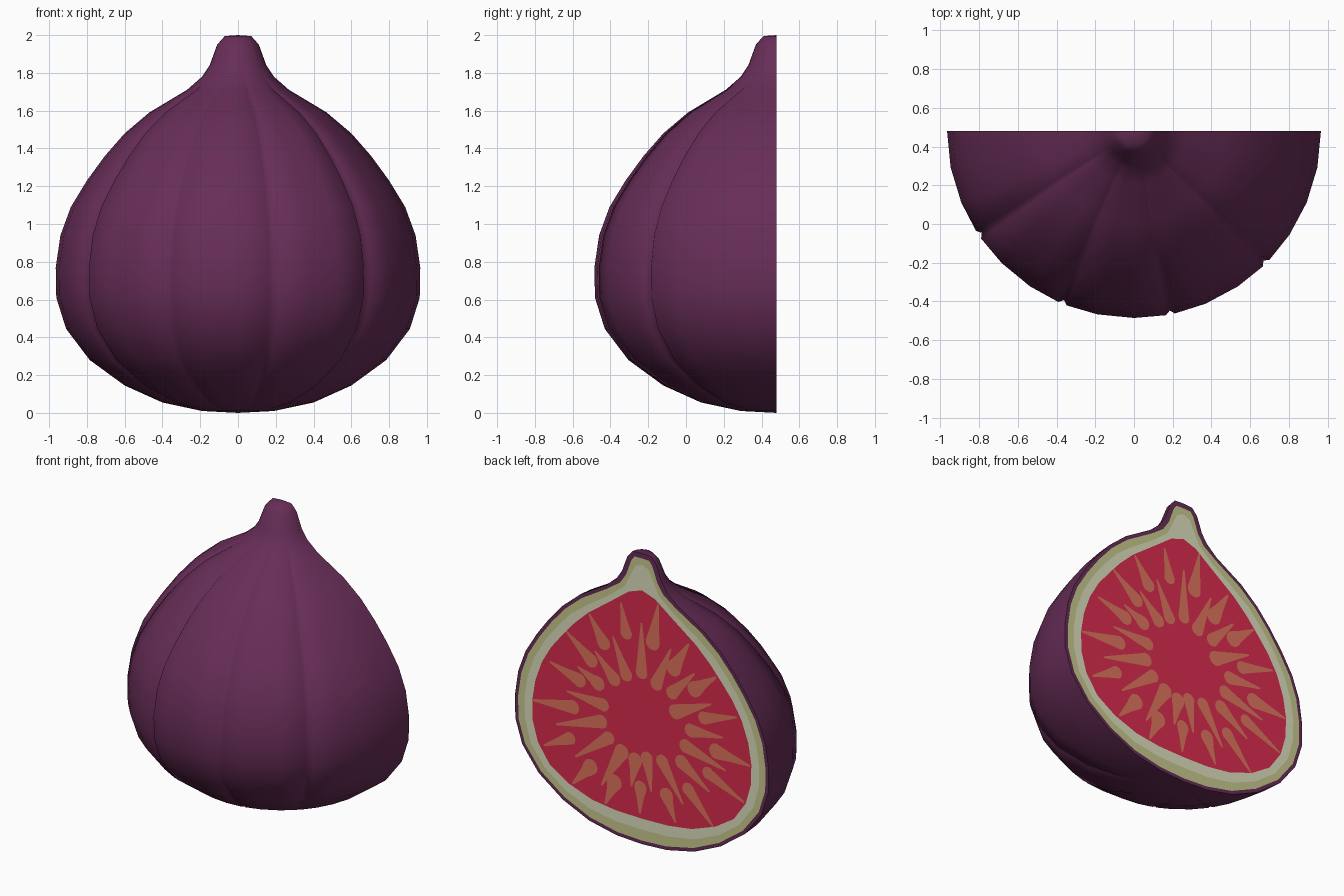
import bpy, bmesh, math, random
from mathutils import Vector
from mathutils.geometry import intersect_line_line_2d

if "Cube" in bpy.data.objects:
    bpy.data.objects.remove(bpy.data.objects["Cube"])

random.seed(4)
CUT_Y = 0.48

# Half profiles as (radius, height)
SKIN = [(0, 0), (.19, .01), (.4, .055), (.6, .145), (.785, .28), (.91, .445), (.962, .61),
        (.965, .77), (.94, .94), (.885, 1.09), (.8, 1.23), (.705, 1.36), (.6, 1.48),
        (.47, 1.59), (.27, 1.71), (.19, 1.78), (.15, 1.84), (.11, 1.95), (.07, 1.995), (0, 2)]
CREAM = [(0, .1), (.2, .105), (.4, .14), (.58, .215), (.74, .33), (.85, .48), (.89, .63),
         (.893, .77), (.87, .92), (.82, 1.06), (.74, 1.2), (.64, 1.33), (.54, 1.44),
         (.42, 1.53), (.24, 1.65), (.13, 1.74), (.09, 1.82), (.05, 1.9), (0, 1.92)]
RED = [(0, .175), (.2, .18), (.38, .205), (.56, .27), (.7, .36), (.79, .49), (.83, .63),
       (.833, .77), (.81, .91), (.76, 1.05), (.69, 1.17), (.61, 1.27), (.515, 1.38),
       (.41, 1.48), (.22, 1.62), (.1, 1.71), (0, 1.745)]


def material(name, rgb):
    m = bpy.data.materials.new(name)
    lin = [((c / 255 + .055) / 1.055) ** 2.4 for c in rgb]
    m.diffuse_color = (*lin, 1)
    m.use_nodes = True
    m.node_tree.nodes["Principled BSDF"].inputs["Base Color"].default_value = m.diffuse_color
    return m


def finish(bm, name, mat, smooth=False):
    me = bpy.data.meshes.new(name)
    for f in bm.faces:
        f.smooth = smooth
    bm.to_mesh(me)
    bm.free()
    me.materials.append(mat)
    ob = bpy.data.objects.new(name, me)
    bpy.context.collection.objects.link(ob)
    return ob


def mirrored(profile):
    return profile + [(-r, z) for r, z in profile[-2:0:-1]]


def inset(profile):
    out = []
    for i, (r, z) in enumerate(profile):
        a, b = profile[max(i - 1, 0)], profile[min(i + 1, len(profile) - 1)]
        n = Vector((b[1] - a[1], a[0] - b[0])).normalized()
        d = .024 if z < 1.75 else .035
        out.append((0, z - n.y * d) if r == 0 else (r - n.x * d, z - n.y * d))
    return out


# Flat layer on the cut plane, between an outer outline and optional inner one
def layer(name, mat, *outlines):
    bm = bmesh.new()
    edges = []
    for pts in outlines:
        vs = [bm.verts.new((x, CUT_Y, z)) for x, z in pts]
        edges += [bm.edges.new((vs[i - 1], vs[i])) for i in range(len(vs))]
    bmesh.ops.triangle_fill(bm, use_beauty=True, edges=edges, normal=(0, 1, 0))
    bm.normal_update()
    bmesh.ops.reverse_faces(bm, faces=[f for f in bm.faces if f.normal.y < 0])
    return finish(bm, name, mat)


purple = material("skin purple", (103, 45, 87))
olive = material("rind olive", (202, 202, 143))
cream = material("pith cream", (222, 224, 190))
red = material("flesh red", (217, 44, 78))
tan = material("seed tan", (222, 117, 93))

# Skin: half revolution with four narrow grooves
columns = []
for i in range(17):
    a = 180 + i * 11.25
    if i in (3, 6, 9, 12):
        columns += [(a - 1.4, 0), (a, .02), (a + 1.4, 0)]
    else:
        columns.append((a, 0))
bm = bmesh.new()
rows = []
for r, z in SKIN[1:-1]:
    fade = min(1, r / .8) if z < 1.75 else 0
    row = []
    for a, depth in columns:
        t, rr = math.radians(a), r - depth * fade
        row.append(bm.verts.new((rr * math.cos(t), CUT_Y + rr * math.sin(t), z)))
    rows.append(row)
for lo, hi in zip(rows, rows[1:]):
    for i in range(len(lo) - 1):
        bm.faces.new((lo[i], lo[i + 1], hi[i + 1], hi[i]))
base = bm.verts.new((0, CUT_Y, 0))
tip = bm.verts.new((0, CUT_Y, 2))
for i in range(len(columns) - 1):
    bm.faces.new((base, rows[0][i + 1], rows[0][i]))
    bm.faces.new((tip, rows[-1][i], rows[-1][i + 1]))
finish(bm, "fig_skin", purple, True)

# Cut face layers
outer, rind, pith, flesh = (mirrored(p) for p in (SKIN, inset(SKIN), CREAM, RED))
layer("skin_rim", purple, outer, rind)
layer("rind_ring", olive, rind, pith)
layer("pith_ring", cream, pith, flesh)
layer("red_flesh", red, flesh)

# Seeds: teardrops pointing outward, two interleaved rings
CENTRE = Vector((0, .86))


def reach(d):
    for i in range(len(flesh)):
        hit = intersect_line_line_2d(CENTRE, CENTRE + d * 3, Vector(flesh[i - 1]), Vector(flesh[i]))
        if hit:
            return (hit - CENTRE).length
    return .8


bm = bmesh.new()
COUNT = 34
for i in range(COUNT):
    a = math.pi / 2 + (i + random.uniform(-.2, .2) * (i > 0)) * math.tau / COUNT
    d = Vector((math.cos(a), math.sin(a)))
    side = Vector((-d.y, d.x))
    R = reach(d)
    if i % 2:
        start, end = random.uniform(.56, .66) * R, random.uniform(.94, 1) * R
    else:
        start, end = random.uniform(.3, .42) * R, random.uniform(.7, .82) * R
    w = random.uniform(.043, .056)
    pts = [(end, .006), (start + (end - start) * .5, w * .6)]
    pts += [(start + w - w * math.cos(t), w * math.sin(t)) for t in (2.0, 1.5, 1.0, .5)]
    pts += [(start, 0)] + [(u, -v) for u, v in reversed(pts)]
    vs = []
    for u, v in pts:
        p = CENTRE + d * u + side * v
        vs.append(bm.verts.new((p.x, CUT_Y + .003, p.y)))
    f = bm.faces.new(vs)
    f.normal_update()
    if f.normal.y < 0:
        f.normal_flip()
finish(bm, "seeds", tan)
